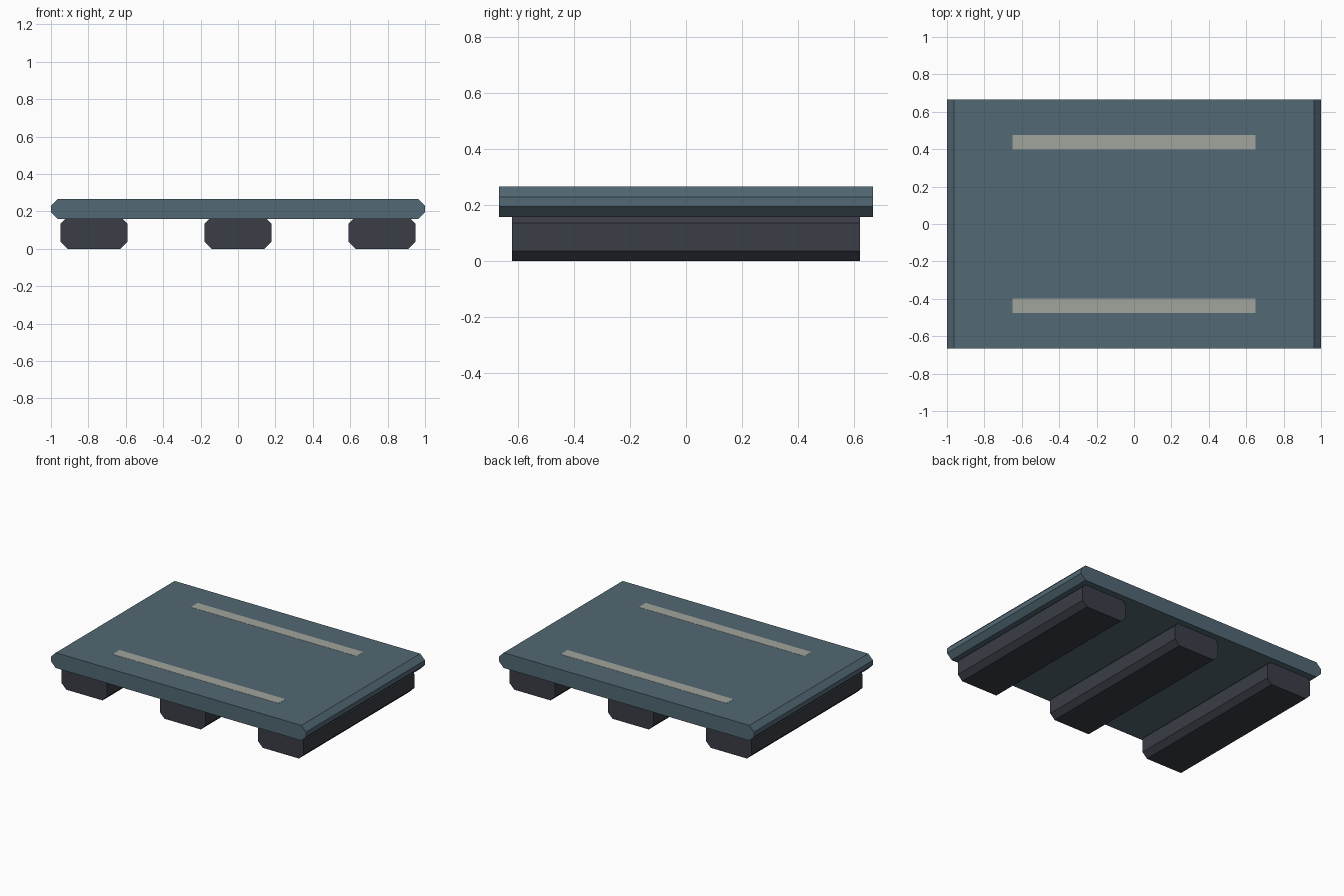
import bpy
import bmesh

cube = bpy.data.objects.get("Cube")
if cube:
    bpy.data.objects.remove(cube, do_unlink=True)


def make_material(name, hex_code):
    rgb = [int(hex_code[i:i + 2], 16) / 255 for i in range(0, 6, 2)]
    colour = [c / 12.92 if c < 0.04045 else ((c + 0.055) / 1.055) ** 2.4 for c in rgb] + [1]
    mat = bpy.data.materials.new(name)
    mat.use_nodes = True
    mat.diffuse_color = colour
    mat.node_tree.nodes["Principled BSDF"].inputs["Base Color"].default_value = colour
    return mat


def make_bar(name, mat, width, depth, bottom, top, x=0, y=0, chamfer=0):
    """Box whose four edges along y can be chamfered."""
    bm = bmesh.new()
    bmesh.ops.create_cube(bm, size=1)
    bmesh.ops.scale(bm, vec=(width, depth, top - bottom), verts=bm.verts)
    if chamfer:
        edges = [e for e in bm.edges if abs(e.verts[0].co.y - e.verts[1].co.y) > 0.1]
        bmesh.ops.bevel(bm, geom=edges, offset=chamfer, segments=1, affect='EDGES')
    mesh = bpy.data.meshes.new(name)
    bm.to_mesh(mesh)
    bm.free()
    mesh.materials.append(mat)
    obj = bpy.data.objects.new(name, mesh)
    obj.location = (x, y, (bottom + top) / 2)
    bpy.context.collection.objects.link(obj)
    return obj


deck_blue = make_material("slate blue", "526874")
runner_grey = make_material("charcoal", "3a3d46")
strip_grey = make_material("pale grey", "a0a59c")

# Deck slab with chamfered left and right sides
make_bar("deck", deck_blue, 2, 1.332, 0.158, 0.266, chamfer=0.037)

# Three runners, sunk slightly into the deck
for side, x in (("right", -0.77), ("middle", 0), ("left", 0.77)):
    make_bar(side + "_runner", runner_grey, 0.356, 1.24, 0, 0.172, x=x, chamfer=0.036)

# Two thin strips on the deck
for side, y in (("front", -0.437), ("back", 0.437)):
    make_bar(side + "_strip", strip_grey, 1.3, 0.077, 0.26, 0.267, y=y)
